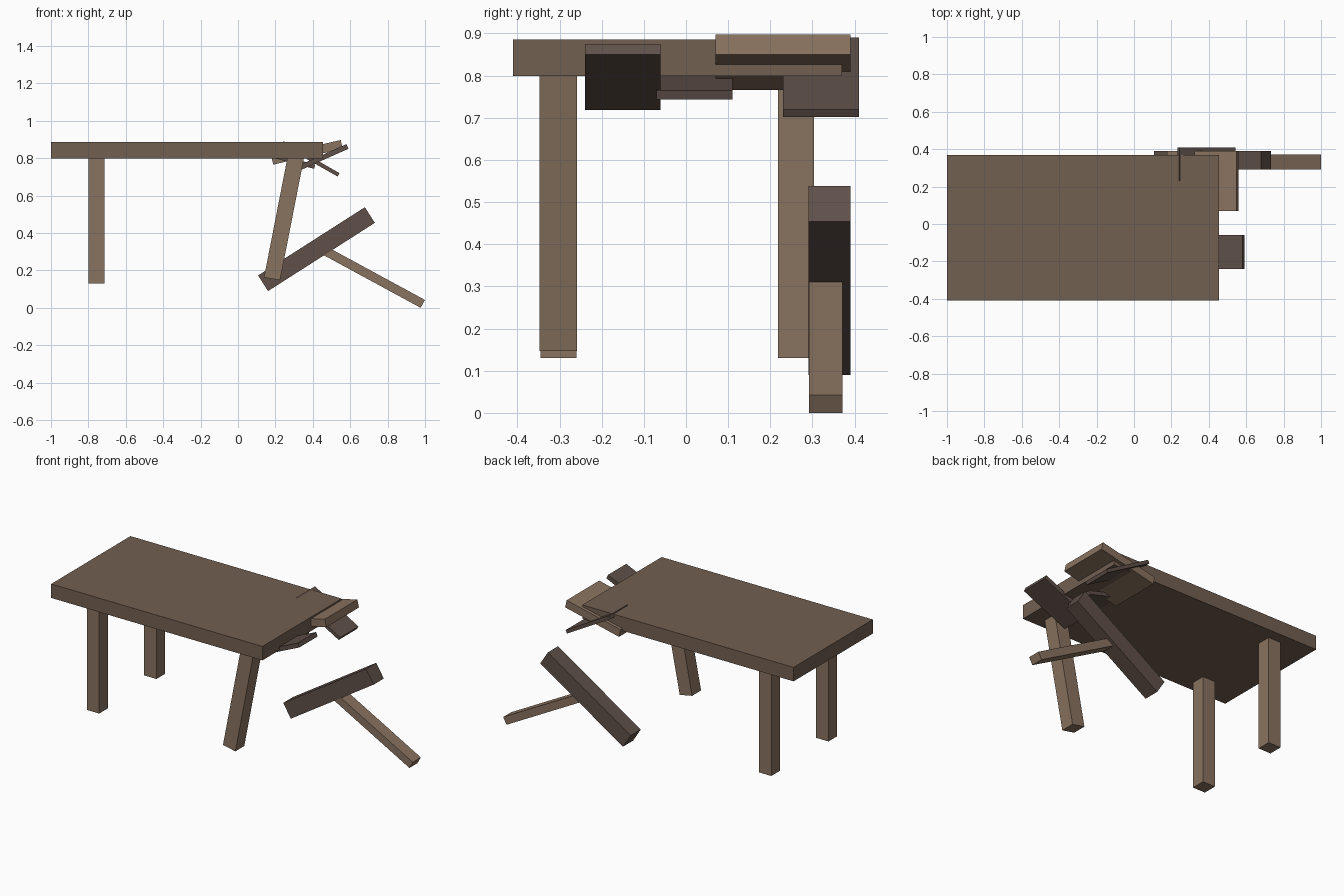
import bpy, math

if "Cube" in bpy.data.objects:
    bpy.data.objects.remove(bpy.data.objects["Cube"])


def material(name, rgb):
    m = bpy.data.materials.new(name)
    m.diffuse_color = (*rgb, 1)
    m.use_nodes = True
    m.node_tree.nodes["Principled BSDF"].inputs["Base Color"].default_value = m.diffuse_color
    return m


TOP = material("worn_wood", (0.17, 0.115, 0.083))
LIGHT = material("light_wood", (0.25, 0.17, 0.115))
DARK = material("dark_wood", (0.115, 0.08, 0.066))


def beam(name, start, end, thickness, y0, y1, mat):
    """Box whose centreline runs between two (x, z) points, spanning y0..y1."""
    dx, dz = end[0] - start[0], end[1] - start[1]
    bpy.ops.mesh.primitive_cube_add(
        size=1,
        location=((start[0] + end[0]) / 2, (y0 + y1) / 2, (start[1] + end[1]) / 2),
        rotation=(0, -math.atan2(dz, dx), 0))
    ob = bpy.context.object
    ob.name = name
    ob.scale = (math.hypot(dx, dz), y1 - y0, thickness)
    ob.data.materials.append(mat)
    return ob


# Table top
beam("table_top", (-1, 0.842), (0.455, 0.842), 0.087, -0.41, 0.37, TOP)

# Standing legs on the left, leaning leg at front right
beam("front_left_leg", (-0.757, 0.13), (-0.757, 0.81), 0.085, -0.345, -0.26, LIGHT)
beam("back_left_leg", (-0.757, 0.13), (-0.757, 0.81), 0.085, 0.218, 0.303, LIGHT)
beam("leaning_leg", (0.182, 0.155), (0.311, 0.815), 0.087, -0.347, -0.259, LIGHT)

# Fallen timber behind the broken corner
beam("fallen_beam", (0.134, 0.131), (0.705, 0.496), 0.099, 0.291, 0.39, DARK)
beam("broken_leg", (0.461, 0.307), (0.988, 0.021), 0.048, 0.292, 0.371, LIGHT)

# Splintered boards at the broken end
beam("upper_board", (0.183, 0.789), (0.5545, 0.8735), 0.048, 0.07, 0.39, LIGHT)
beam("corner_board", (0.238, 0.881), (0.5375, 0.711), 0.021, 0.23, 0.41, DARK)
beam("front_board", (0.29, 0.731), (0.585, 0.8625), 0.027, -0.24, -0.06, DARK)
beam("middle_board", (0.12, 0.832), (0.41, 0.754), 0.023, -0.07, 0.11, DARK)
